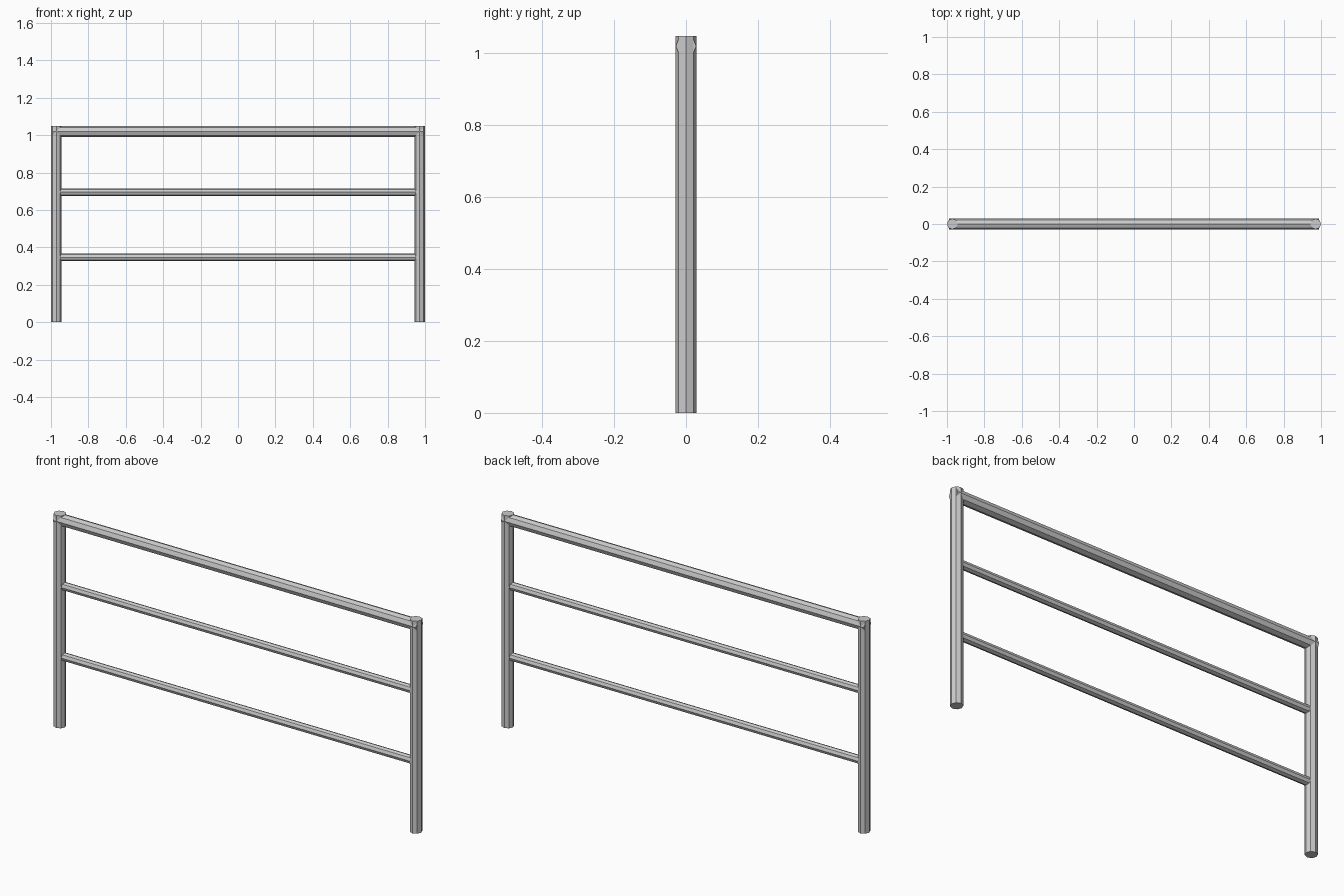
import bpy
from math import pi

if "Cube" in bpy.data.objects:
    bpy.data.objects.remove(bpy.data.objects["Cube"])

POST_R, RAIL_R = 0.0285, 0.02
POST_X, HEIGHT = 0.9715, 1.048


def tube(name, radius, length, location, along_x=False):
    """Flat-faced eight-sided bar, upright or lying along x."""
    bpy.ops.mesh.primitive_cylinder_add(
        vertices=8, radius=radius, depth=length, location=location,
        rotation=(0, pi / 2 if along_x else 0, 0))
    obj = bpy.context.object
    obj.name = name
    bpy.ops.object.transform_apply(location=False, rotation=True, scale=True)
    return obj


# Upright posts
for side, label in ((-1, "left"), (1, "right")):
    tube(f"{label}_post", POST_R, HEIGHT, (side * POST_X, 0, HEIGHT / 2))

# Thick top rail, its ends running through the posts
tube("top_rail", POST_R, 1.98, (0, 0, HEIGHT - POST_R), True)

# Thinner rails between the posts
for label, z in (("lower", 0.347), ("middle", 0.695)):
    tube(f"{label}_rail", RAIL_R, 2 * POST_X, (0, 0, z), True)
